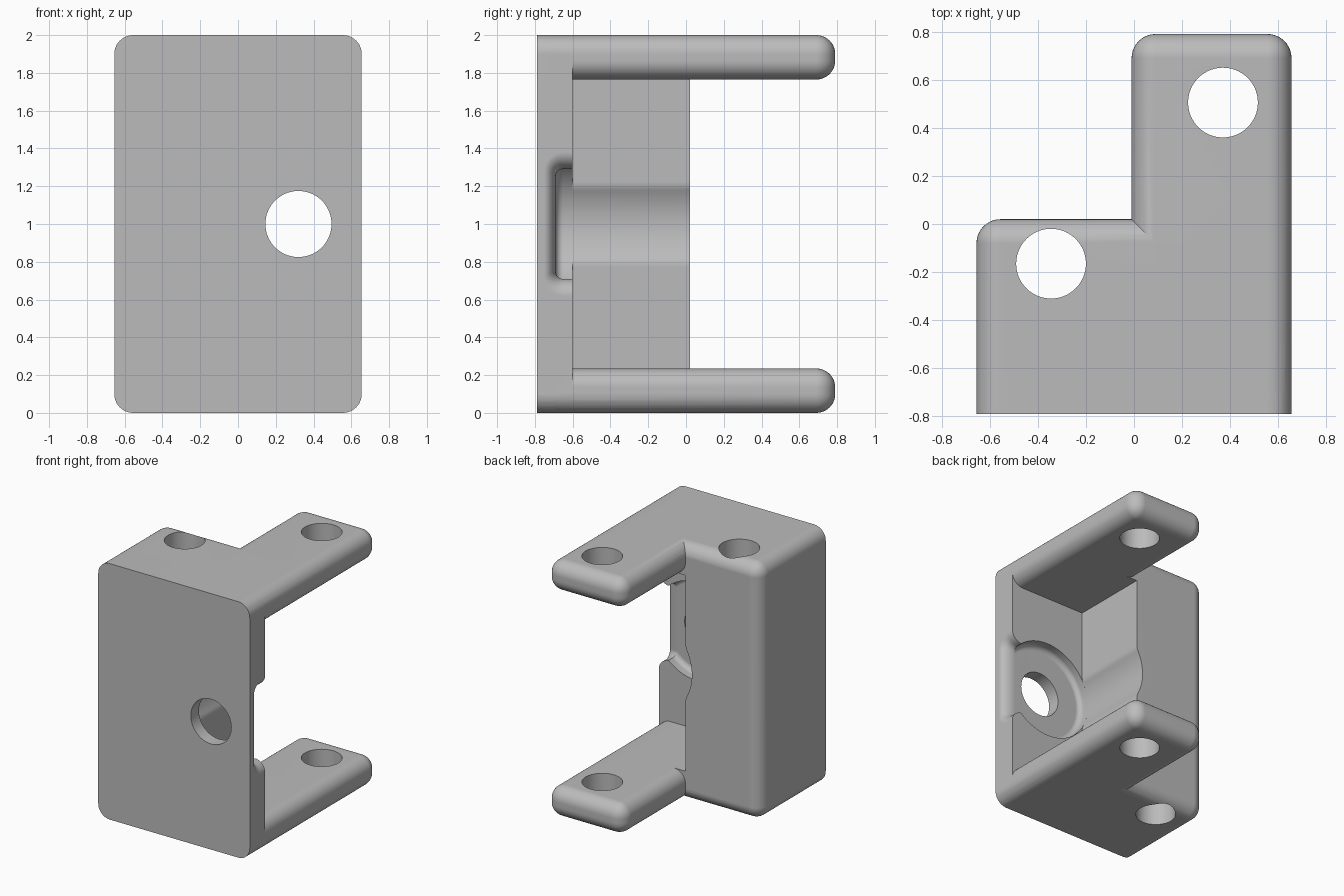
import bpy, bmesh, math
from mathutils import Matrix, Vector

if "Cube" in bpy.data.objects:
    bpy.data.objects.remove(bpy.data.objects["Cube"])

W, FRONT, BACK, STEP, TOP = 0.655, -0.79, 0.79, 0.02, 2.0
WALL, PLATE, ARM, R = -0.01, -0.6, 0.235, 0.1
CX, CZ, POCKET, FLOOR = 0.32, 1.0, 0.385, -0.69


def make(name, bm):
    bmesh.ops.recalc_face_normals(bm, faces=bm.faces)
    mesh = bpy.data.meshes.new(name)
    bm.to_mesh(mesh)
    bm.free()
    obj = bpy.data.objects.new(name, mesh)
    bpy.context.collection.objects.link(obj)
    return obj


def box(name, x, y, z, radius=0):
    """Box from ranges; with a radius, all edges but the front ones are rounded."""
    bm = bmesh.new()
    bmesh.ops.create_cube(bm, size=1)
    for v in bm.verts:
        v.co = [r[0] if c < 0 else r[1] for c, r in zip(v.co, (x, y, z))]
    if radius:
        edges = [e for e in bm.edges if max(v.co.y for v in e.verts) > y[0] + 0.01]
        bmesh.ops.bevel(bm, geom=edges, offset=radius, segments=10,
                        profile=0.5, affect='EDGES')
    return make(name, bm)


def loft(name, rings):
    """Closed solid through rings of equal point count."""
    bm = bmesh.new()
    loops = [[bm.verts.new(p) for p in ring] for ring in rings]
    n = len(loops[0])
    for a, b in zip(loops, loops[1:]):
        for i in range(n):
            j = (i + 1) % n
            bm.faces.new((a[i], a[j], b[j], b[i]))
    bm.faces.new(loops[0])
    bm.faces.new(loops[-1])
    return make(name, bm)


def circle(radius, count=72):
    return [(radius * math.cos(2 * math.pi * i / count),
             radius * math.sin(2 * math.pi * i / count)) for i in range(count)]


def drill_z(name, x, y, radius):
    return loft(name, [[(x + a, y + b, z) for a, b in circle(radius)] for z in (-1, 3)])


def round_y(name, steps):
    """Turned solid along y from (radius, y) steps."""
    return loft(name, [[(CX + a, y, CZ + b) for a, b in circle(r)] for r, y in steps])


def combine(obj, tool, operation='DIFFERENCE'):
    mod = obj.modifiers.new("combine", 'BOOLEAN')
    mod.object, mod.operation, mod.solver = tool, operation, 'EXACT'
    bpy.context.view_layer.objects.active = obj
    bpy.ops.object.modifier_apply(modifier=mod.name)
    bpy.data.objects.remove(tool)


# Main block with the open bay
bracket = box("bracket", (-W, W), (FRONT, STEP), (0, TOP), R)
combine(bracket, box("bay", (WALL, 1), (PLATE, 1), (ARM, TOP - ARM)))
combine(bracket, box("bay_side", (0.5, 1), (PLATE, 1), (-0.1, TOP + 0.1)))

# Two rounded arms
for z in (0, TOP - ARM):
    combine(bracket, box("arm", (WALL, W), (-0.7, BACK), (z, z + ARM), R), 'UNION')

# Groove in the bay wall, with blended lips
dz = math.sqrt((POCKET + R) ** 2 - (CX - WALL + R) ** 2)
lean = math.atan2(dz, CX - WALL + R)
half = [(WALL - R + R * math.cos(lean * i / 8), dz - R * math.sin(lean * i / 8))
        for i in range(9)]
half += [(CX - POCKET * math.cos(lean * (1 - i / 8)), POCKET * math.sin(lean * (1 - i / 8)))
         for i in range(1, 9)]
section = [(0.2, dz)] + half + [(x, -z) for x, z in half[-2::-1]] + [(0.2, -dz)]
combine(bracket, loft("groove", [[(x, y, CZ + z) for x, z in section] for y in (PLATE, 0.5)]))

# Round pocket in the plate, with a softened floor edge
soft = 0.04
steps = [(POCKET - soft + soft * math.sin(t), FLOOR + soft - soft * math.cos(t))
         for t in [math.pi / 2 * i / 6 for i in range(7)]]
combine(bracket, round_y("pocket", steps + [(POCKET, -0.3)]))

# Flared opening where the pocket breaks through the side
rings = []
for i in range(11):
    a = math.pi / 2 * i / 10
    grow = R * (1 - math.cos(a)) * 0.9
    x = W - R + R * math.sin(a)
    h, y0, c = 0.29 + grow, FLOOR - grow * 0.7, soft + grow * 0.7
    ring = [(x, -0.4, CZ - h), (x, -0.4, CZ + h)]
    for k in range(9):
        t = math.pi / 2 * k / 8
        ring.append((x, y0 + c - c * math.sin(t), CZ + h - c + c * math.cos(t)))
    ring += [(x, p[1], 2 * CZ - p[2]) for p in ring[:1:-1]]
    rings.append(ring)
rings.append([(W + 0.1, p[1], p[2]) for p in rings[-1]])
combine(bracket, loft("flare", rings))

# Through holes
combine(bracket, round_y("front_hole", [(0.175, -1), (0.175, -0.5)]))
combine(bracket, drill_z("block_hole", -0.345, -0.165, 0.145))
combine(bracket, drill_z("arm_hole", 0.37, 0.505, 0.145))

# Plain grey finish
grey = bpy.data.materials.new("grey")
grey.use_nodes = True
grey.diffuse_color = (0.5, 0.5, 0.5, 1)
grey.node_tree.nodes["Principled BSDF"].inputs["Base Color"].default_value = (0.5, 0.5, 0.5, 1)
bracket.data.materials.clear()
bracket.data.materials.append(grey)
for p in bracket.data.polygons:
    p.material_index = 0

# Smooth rounds, crisp corners
bpy.ops.object.select_all(action='DESELECT')
bracket.select_set(True)
bpy.context.view_layer.objects.active = bracket
bpy.ops.object.shade_smooth_by_angle(angle=math.radians(30))
normals = bracket.modifiers.new("even_normals", 'WEIGHTED_NORMAL')
normals.keep_sharp = True
